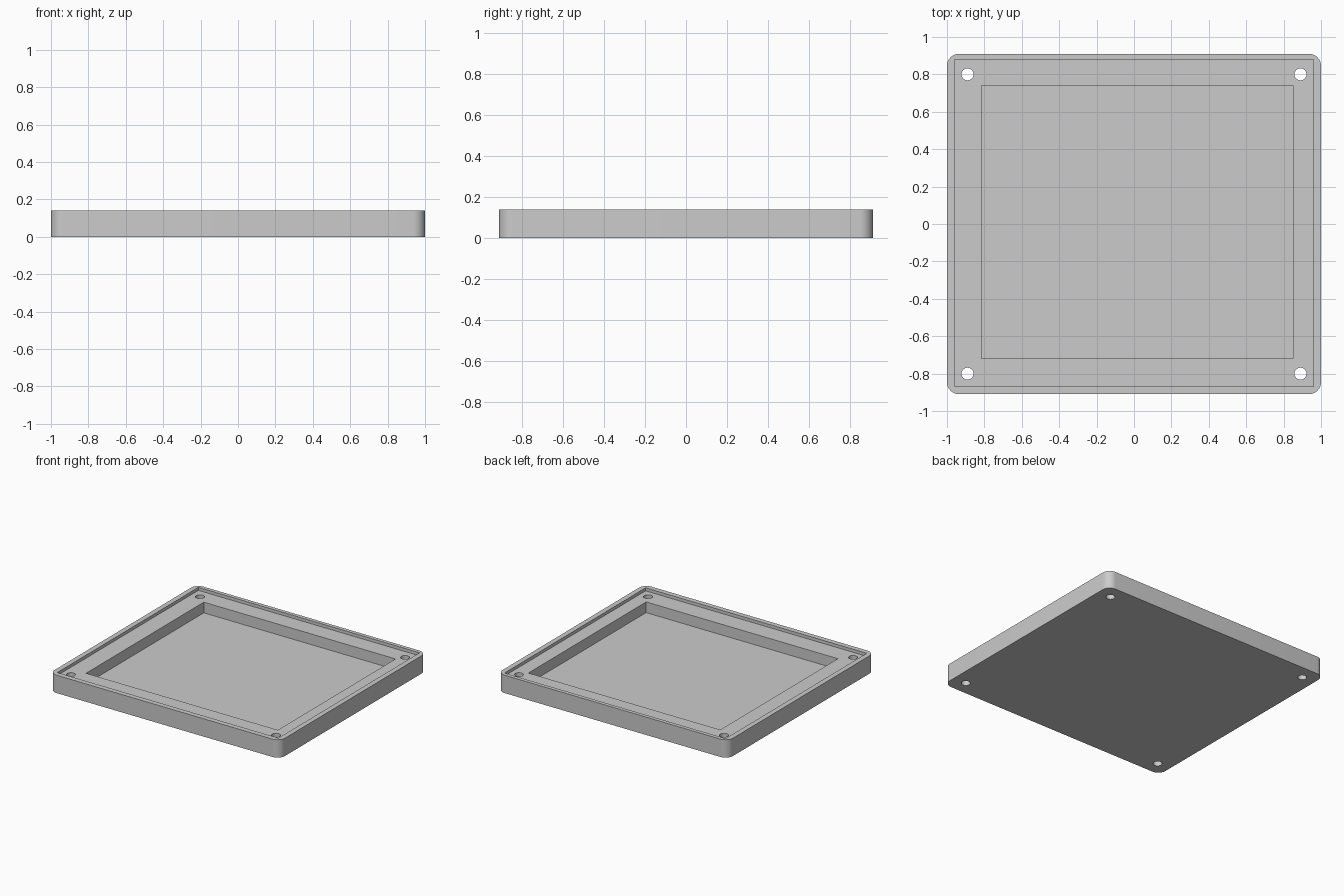
import bpy
import bmesh

cube = bpy.data.objects.get("Cube")
if cube:
    bpy.data.objects.remove(cube, do_unlink=True)

HEIGHT = 0.14
LEDGE_Z = 0.116
FLOOR_Z = 0.032
TOP = HEIGHT + 0.1  # cutters pass above the rim

grey = bpy.data.materials.new("plain grey")
grey.use_nodes = True
colour = (0.6, 0.6, 0.6, 1)
grey.diffuse_color = colour
grey.node_tree.nodes["Principled BSDF"].inputs["Base Color"].default_value = colour


def add_object(name, bm):
    mesh = bpy.data.meshes.new(name)
    bm.to_mesh(mesh)
    bm.free()
    mesh.materials.append(grey)
    obj = bpy.data.objects.new(name, mesh)
    bpy.context.collection.objects.link(obj)
    return obj


def box(name, x0, x1, y0, y1, z0, z1, radius=0):
    """Box between limits, with optional rounded upright corners."""
    bm = bmesh.new()
    bmesh.ops.create_cube(bm, size=1)
    for v in bm.verts:
        v.co.x = x1 if v.co.x > 0 else x0
        v.co.y = y1 if v.co.y > 0 else y0
        v.co.z = z1 if v.co.z > 0 else z0
    if radius:
        upright = [e for e in bm.edges
                   if abs(e.verts[0].co.z - e.verts[1].co.z) > 0.01]
        bmesh.ops.bevel(bm, geom=upright, offset=radius, segments=10,
                        profile=0.5, affect='EDGES')
    return add_object(name, bm)


def cylinder(name, x, y, radius):
    bm = bmesh.new()
    bmesh.ops.create_cone(bm, cap_ends=True, segments=40, radius1=radius,
                          radius2=radius, depth=1)
    bmesh.ops.translate(bm, verts=bm.verts, vec=(x, y, 0))
    return add_object(name, bm)


# Tray body with rounded corners
tray = box("tray", -1, 1, -0.91, 0.91, 0, HEIGHT, radius=0.065)

# Shallow lid recess, deep off-centre pocket and four screw holes
cutters = [
    box("lid_recess_cutter", -0.96, 0.96, -0.87, 0.88, LEDGE_Z, TOP),
    box("pocket_cutter", -0.815, 0.85, -0.72, 0.74, FLOOR_Z, TOP),
]
for x in (-0.89, 0.89):
    for y in (-0.8, 0.8):
        cutters.append(cylinder("screw_hole_cutter", x, y, 0.032))

bpy.context.view_layer.objects.active = tray
for cutter in cutters:
    mod = tray.modifiers.new("cut", 'BOOLEAN')
    mod.operation = 'DIFFERENCE'
    mod.solver = 'EXACT'
    mod.object = cutter
    bpy.ops.object.modifier_apply(modifier=mod.name)
    bpy.data.objects.remove(cutter, do_unlink=True)

# Smooth corners and holes, keep the rims crisp
bpy.ops.object.select_all(action='DESELECT')
tray.select_set(True)
bpy.ops.object.shade_smooth_by_angle()
